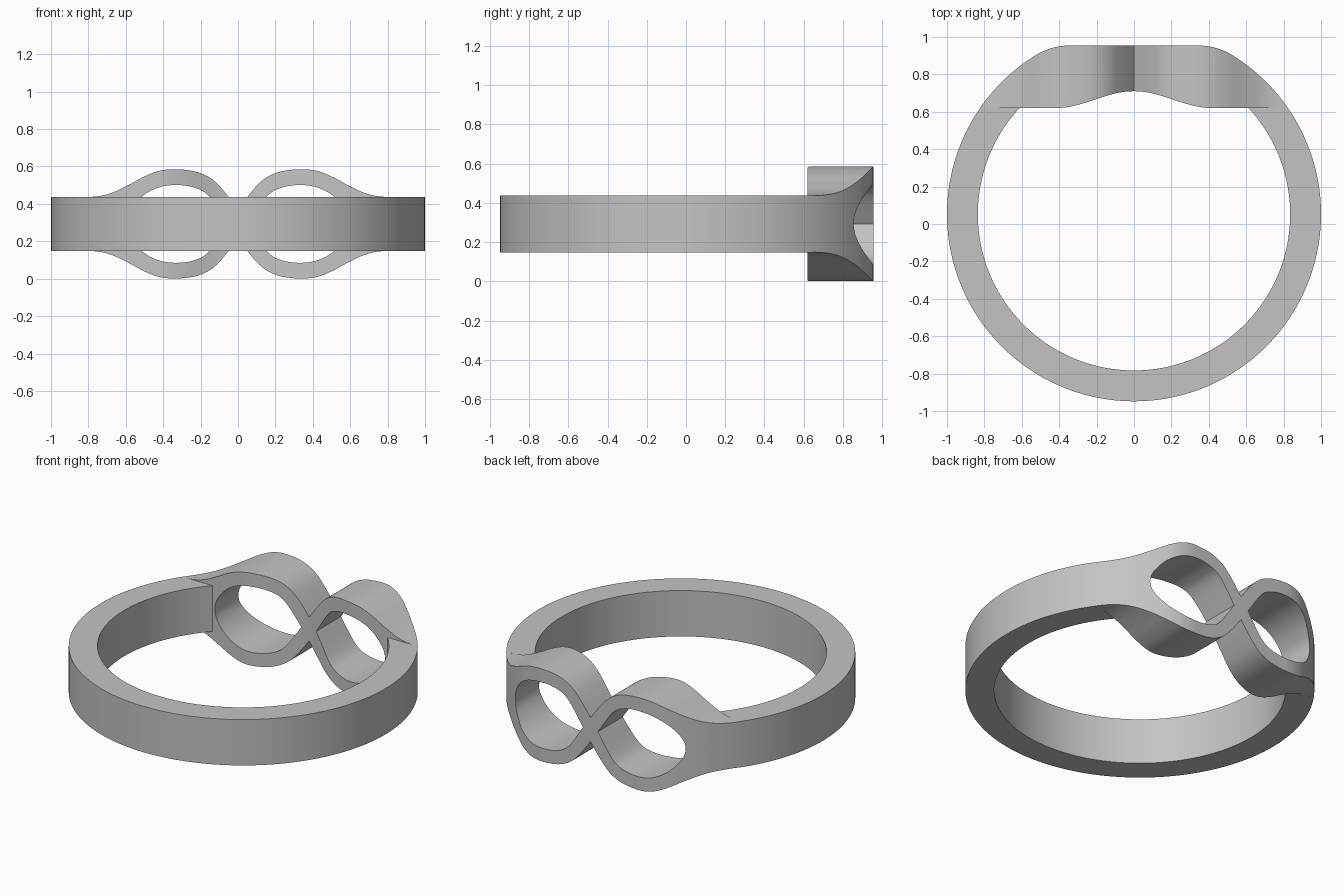
import bpy
import bmesh
from math import asin, cos, sin, sqrt, pi

if "Cube" in bpy.data.objects:
    bpy.data.objects.remove(bpy.data.objects["Cube"], do_unlink=True)

CY, R_OUT, R_IN = 0.052, 1.0, 0.835    # band centre and radii
MID, HALF = 0.293, 0.145               # band mid height and half height
FLAT = 0.62                            # inner plane of the knot
END = sqrt(R_OUT ** 2 - (FLAT - CY) ** 2)

metal = bpy.data.materials.new("grey_metal")
metal.use_nodes = True
GREY = (0.55, 0.55, 0.55, 1)
metal.diffuse_color = GREY
metal.node_tree.nodes["Principled BSDF"].inputs["Base Color"].default_value = GREY


def finish(name, bm, mirror=False):
    """Turn a bmesh into a shaded object, optionally mirrored in x and z."""
    bmesh.ops.remove_doubles(bm, verts=bm.verts, dist=1e-5)
    bmesh.ops.recalc_face_normals(bm, faces=bm.faces)
    mesh = bpy.data.meshes.new(name)
    bm.to_mesh(mesh)
    bm.free()
    mesh.materials.append(metal)
    ob = bpy.data.objects.new(name, mesh)
    bpy.context.collection.objects.link(ob)
    bpy.ops.object.select_all(action='DESELECT')
    ob.select_set(True)
    bpy.context.view_layer.objects.active = ob
    if mirror:
        mod = ob.modifiers.new("mirror", 'MIRROR')
        mod.use_axis = (True, False, True)
        mod.merge_threshold = 1e-4
        bpy.ops.object.modifier_apply(modifier=mod.name)
    bpy.ops.object.shade_smooth_by_angle(angle=pi / 6)
    return ob


def spline(pts, steps):
    """Smooth curve through all points except the first and last guides."""
    out = []
    for a, b, c, d in zip(pts, pts[1:], pts[2:], pts[3:]):
        for i in range(steps):
            t = i / steps
            out.append([0.5 * (2 * q + (r - p) * t + (2 * p - 5 * q + 4 * r - s) * t * t
                               + (3 * q - p - 3 * r + s) * t ** 3)
                        for p, q, r, s in zip(a, b, c, d)])
    return out + [list(pts[-2])]


def height_at(curve, x):
    for (x0, z0), (x1, z1) in zip(curve, curve[1:]):
        if x0 <= x <= x1:
            return z0 + (z1 - z0) * (x - x0) / max(x1 - x0, 1e-9)
    return curve[-1][1]


def back_y(x):
    """Outer plan: flat, then a blend into the band circle."""
    a, b = 0.33, 0.53
    if x <= a:
        return 0.955
    circle = CY + sqrt(max(R_OUT ** 2 - x * x, 0))
    if x >= b:
        return circle
    t = (x - a) / (b - a)
    y1 = CY + sqrt(R_OUT ** 2 - b * b)
    slope = -b / (y1 - CY) * (b - a)
    return 0.955 + (y1 - 0.955) * t * t * (3 - 2 * t) + slope * (t ** 3 - t * t)


def front_y(x):
    """Inner plan: flat with a shallow arch at the crossing."""
    return FLAT + 0.045 * (1 + cos(pi * min(x / 0.42, 1)))


# Band: open ring that ends at the knot
bm = bmesh.new()
a_out, a_in = asin((FLAT - CY) / R_OUT), asin((FLAT - CY) / R_IN)
rings, N = [], 128
for i in range(N + 1):
    ring = []
    for r, a, z in ((R_OUT, a_out, -HALF), (R_OUT, a_out, HALF),
                    (R_IN, a_in, HALF), (R_IN, a_in, -HALF)):
        ang = a - (pi + 2 * a) * i / N
        ring.append(bm.verts.new((r * cos(ang), CY + r * sin(ang), MID + z)))
    rings.append(ring)
for p, q in zip(rings, rings[1:]):
    for k in range(4):
        bm.faces.new((p[k], p[k - 1], q[k - 1], q[k]))
finish("ring_band", bm)

# Knot: one quarter of the pierced figure-eight, heights measured from the middle
hole = spline([(0, -0.075), (0.052, 0), (0.153, 0.145), (0.23, 0.193), (0.33, 0.208),
               (0.43, 0.193), (0.515, 0.145), (0.577, 0.07), (0.596, 0), (0.577, -0.07)], 8)
rim = spline([(-0.05, 0.005), (0, 0.075), (0.052, 0.147), (0.13, 0.233), (0.22, 0.278),
              (0.33, 0.292), (0.42, 0.284), (0.5, 0.254), (0.58, 0.211), (0.66, 0.172),
              (0.72, 0.153), (0.78, HALF), (END, HALF), (0.9, HALF)], 8)
columns = [(0, 0), (0.026, 0)] + hole
columns += [(0.596 + (END - 0.596) * sin(pi / 2 * i / 24), 0) for i in range(1, 25)]

bm = bmesh.new()
sections = []
for x, low in columns:
    top = height_at(rim, x)
    sections.append([bm.verts.new(co) for co in (
        (x, front_y(x), low), (x, front_y(x), top),
        (x, back_y(x), top), (x, back_y(x), low))])
for p, q in zip(sections, sections[1:]):
    for k in range(3):
        bm.faces.new((p[k], p[k + 1], q[k + 1], q[k]))
    if p[0].co.z > 1e-6 or q[0].co.z > 1e-6:      # wall inside the loop
        bm.faces.new((p[3], p[0], q[0], q[3]))
knot = finish("infinity_knot", bm, mirror=True)
knot.location.z = MID
